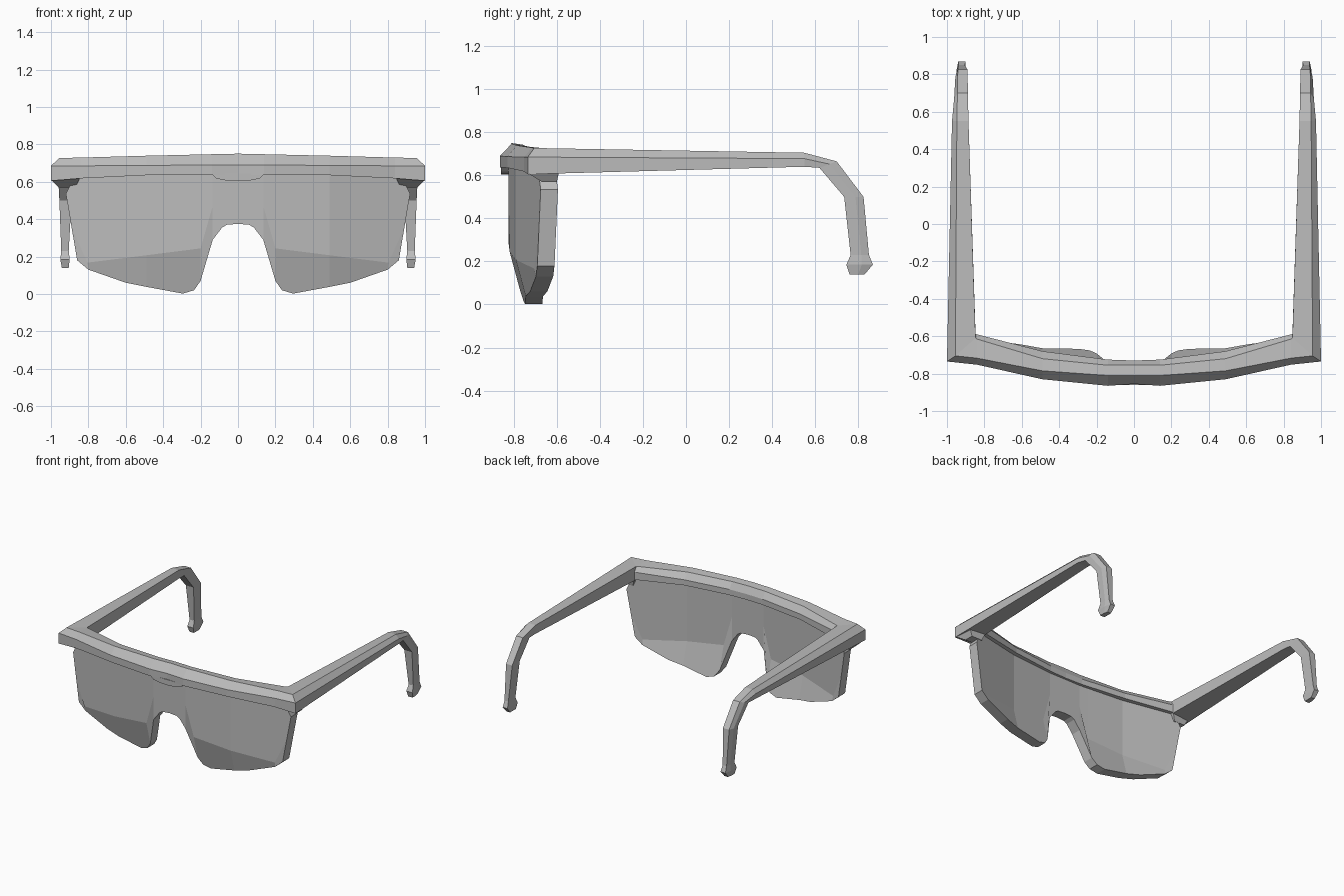
import bpy, bmesh

cube = bpy.data.objects.get("Cube")
if cube:
    bpy.data.objects.remove(cube)

GREY = (0.5, 0.5, 0.5, 1)
mat = bpy.data.materials.new("plain grey")
mat.use_nodes = True
mat.diffuse_color = GREY
mat.node_tree.nodes["Principled BSDF"].inputs["Base Color"].default_value = GREY


def finish(name, bm):
    """Turn a half mesh into an object mirrored across x = 0."""
    bmesh.ops.remove_doubles(bm, verts=bm.verts, dist=0.0005)
    bmesh.ops.recalc_face_normals(bm, faces=bm.faces)
    mesh = bpy.data.meshes.new(name)
    bm.to_mesh(mesh)
    bm.free()
    mesh.materials.append(mat)
    ob = bpy.data.objects.new(name, mesh)
    bpy.context.collection.objects.link(ob)
    ob.modifiers.new("Mirror", 'MIRROR').use_clip = True
    return ob


def loft(name, rings, cap_start=False, cap_end=True):
    """Skin a list of closed rings that have equal point counts."""
    bm = bmesh.new()
    rows = [[bm.verts.new(p) for p in ring] for ring in rings]
    for a, b in zip(rows, rows[1:]):
        for i in range(len(a)):
            j = (i + 1) % len(a)
            bm.faces.new((a[i], a[j], b[j], b[i]))
    if cap_start:
        bm.faces.new(rows[0])
    if cap_end:
        bm.faces.new(rows[-1])
    return finish(name, bm)


def interp(x, table):
    for (x0, v0), (x1, v1) in zip(table, table[1:]):
        if x <= x1:
            break
    return v0 + (v1 - v0) * (x - x0) / (x1 - x0)


# Frame: brow bar, mitred corner and temple arm in one chamfered sweep
def bar_ring(x, front, ridge, inner, back, top, mid, low):
    return [(x, front, low), (x, front, mid), (x, ridge, top),
            (x, inner, top - 0.008), (x, back, mid), (x, back, low + 0.01)]


def arm_ring(y_top, z_top, y_low, z_low, out, ridge, inner):
    y_mid = y_top + (y_low - y_top) * 0.42
    z_mid = z_top + (z_low - z_top) * 0.42
    return [(out, y_low, z_low), (out, y_mid, z_mid), (ridge, y_top, z_top),
            (inner, y_top, z_top), (inner, y_mid, z_mid), (inner, y_low, z_low)]


corner = [(1, -0.735, 0.605), (1, -0.735, 0.685), (0.955, -0.705, 0.727),
          (0.847, -0.61, 0.721), (0.847, -0.587, 0.685), (0.847, -0.587, 0.62)]
frame_rings = [
    bar_ring(0, -0.855, -0.81, -0.755, -0.73, 0.75, 0.69, 0.637),
    bar_ring(0.14, -0.865, -0.81, -0.755, -0.725, 0.747, 0.69, 0.637),
    bar_ring(0.49, -0.83, -0.785, -0.72, -0.68, 0.739, 0.687, 0.635),
    bar_ring(0.84, -0.752, -0.717, -0.615, -0.59, 0.729, 0.685, 0.618),
    corner,
    arm_ring(0.55, 0.705, 0.55, 0.64, 0.973, 0.947, 0.885),
    arm_ring(0.7, 0.665, 0.62, 0.635, 0.962, 0.944, 0.888),
    arm_ring(0.825, 0.5, 0.735, 0.5, 0.955, 0.942, 0.89),
    arm_ring(0.85, 0.23, 0.765, 0.23, 0.945, 0.938, 0.905),
    arm_ring(0.868, 0.185, 0.745, 0.185, 0.95, 0.94, 0.9),
    arm_ring(0.83, 0.14, 0.76, 0.14, 0.942, 0.935, 0.905),
]
loft("frame_and_arms", frame_rings)


# Hinge block: tapered piece under each corner
def rect(x0, x1, y0, y1, z):
    return [(x0, y0, z), (x1, y0, z), (x1, y1, z), (x0, y1, z)]


loft("hinge_block", [
    [(0.84, -0.75, 0.63), (1, -0.735, 0.61), (0.985, -0.59, 0.62), (0.847, -0.587, 0.63)],
    rect(0.87, 0.96, -0.67, -0.6, 0.57)], cap_start=True)

# Lens: curved shield with a nose notch, its lower part leaning back
THICK = 0.08
lower_edge = [(0, 0.375), (0.06, 0.37), (0.085, 0.355), (0.135, 0.29), (0.2, 0.07),
              (0.235, 0.02), (0.295, 0.002), (0.49, 0.038), (0.6, 0.06), (0.8, 0.13),
              (0.86, 0.18)]
curve = [(0, -0.825), (0.14, -0.825), (0.49, -0.79), (0.92, -0.675)]
bend = [(0, 0.26), (0.15, 0.25), (0.86, 0.16)]


def lens_point(x, z, depth):
    lean = max(0, interp(x, bend) - z) * 0.27
    return (x, interp(x, curve) + lean + depth, z)


def lens_column(x, z):
    last = x == lower_edge[-1][0]
    x_top, z_top = (0.92, 0.535) if last else (x * 1.08 if x > 0.7 else x, 0.65)
    z_mid = interp(x, bend)
    if z_mid < z + 0.01:
        z_mid = (z + z_top) / 2
    x_mid = x + (x_top - x) * (z_mid - z) / (z_top - z)
    side = [(x, z), (x_mid, z_mid), (x_top, z_top)]
    return ([lens_point(px, pz, 0) for px, pz in side]
            + [lens_point(px, pz, THICK) for px, pz in reversed(side)])


loft("lens", [lens_column(x, z) for x, z in lower_edge])

# Centre tab: small rounded lip below the middle of the bar
tab_edge = [(0, 0.603), (0.06, 0.606), (0.115, 0.617), (0.137, 0.637)]
loft("centre_tab", [[(x, -0.86, z), (x, -0.86, 0.645), (x, -0.81, 0.645), (x, -0.81, z)]
                    for x, z in tab_edge])
